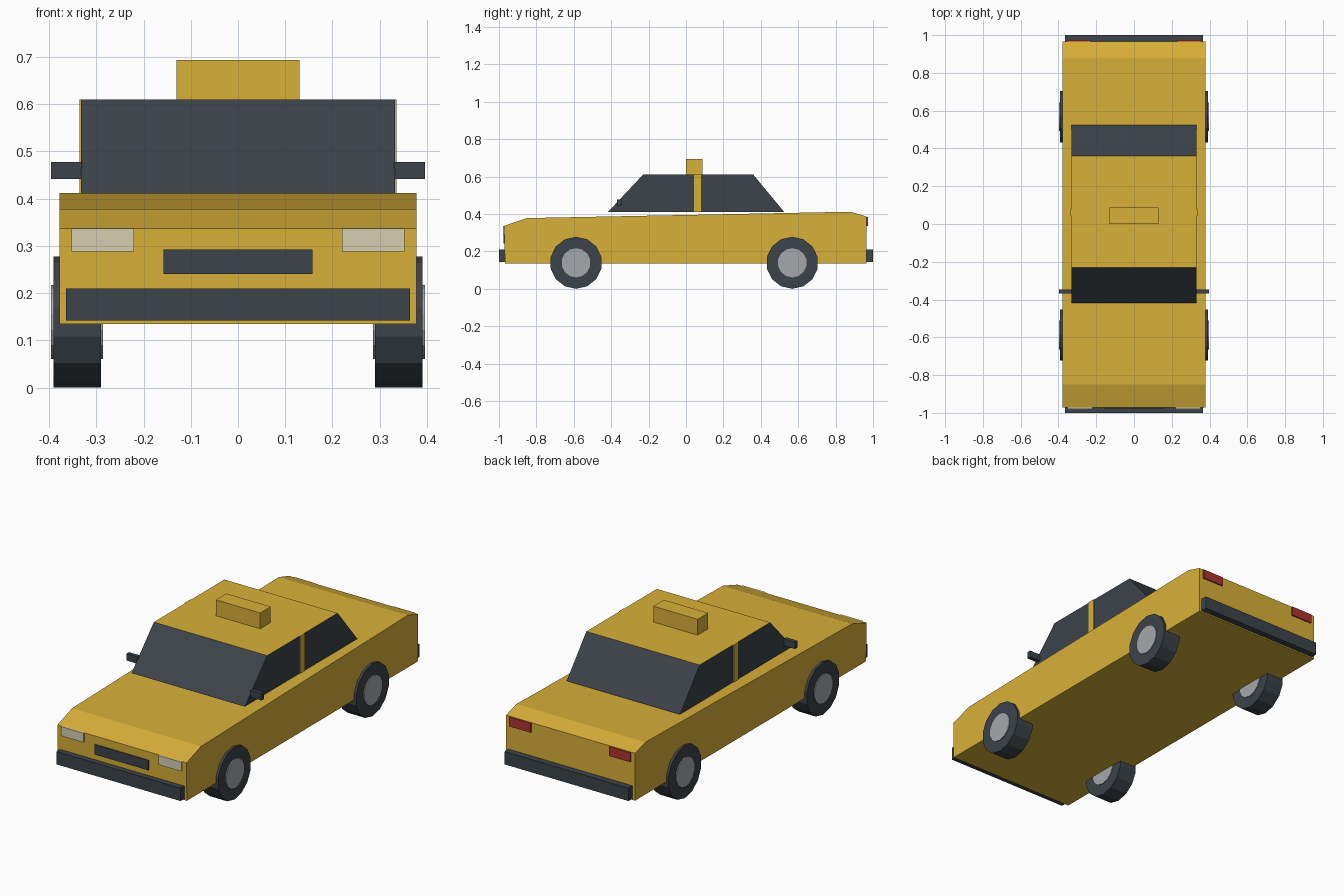
import bpy, bmesh, math
from mathutils import Matrix

if "Cube" in bpy.data.objects:
    bpy.data.objects.remove(bpy.data.objects["Cube"], do_unlink=True)


def material(name, rgb):
    m = bpy.data.materials.new(name)
    m.use_nodes = True
    m.diffuse_color = (*rgb, 1)
    m.node_tree.nodes["Principled BSDF"].inputs["Base Color"].default_value = (*rgb, 1)
    return m


YELLOW = material("yellow paint", (0.69, 0.435, 0.04))
DARK = material("dark grey", (0.045, 0.056, 0.067))
SILVER = material("silver", (0.38, 0.39, 0.41))
CREAM = material("cream lamp", (0.68, 0.62, 0.45))
RED = material("red lamp", (0.43, 0.034, 0.032))


def finish(name, bm, *mats):
    bmesh.ops.recalc_face_normals(bm, faces=bm.faces)
    mesh = bpy.data.meshes.new(name)
    bm.to_mesh(mesh)
    bm.free()
    for m in mats:
        mesh.materials.append(m)
    obj = bpy.data.objects.new(name, mesh)
    bpy.context.collection.objects.link(obj)
    return obj


def box(name, x, y, z, mat):
    """Box from (low, high) ranges on each axis."""
    bm = bmesh.new()
    bmesh.ops.create_cube(bm, size=1)
    for v in bm.verts:
        for axis, (low, high) in enumerate((x, y, z)):
            v.co[axis] = low if v.co[axis] < 0 else high
    return finish(name, bm, mat)


def extrude_profile(profile, half_width):
    """Side profile of (y, z) points swept across the car."""
    bm = bmesh.new()
    face = bm.faces.new([bm.verts.new((-half_width, y, z)) for y, z in profile])
    new = bmesh.ops.extrude_face_region(bm, geom=[face], use_keep_orig=True)["geom"]
    moved = [v for v in new if isinstance(v, bmesh.types.BMVert)]
    bmesh.ops.translate(bm, verts=moved, vec=(2 * half_width, 0, 0))
    return bm


def disc(name, radius, x_in, x_out, y, mat):
    """Fourteen-sided cylinder lying along x, with a corner at the bottom."""
    bm = bmesh.new()
    bmesh.ops.create_cone(bm, cap_ends=True, segments=14, radius1=radius, radius2=radius,
                          depth=abs(x_out - x_in))
    low = min(bm.verts, key=lambda v: v.co.x).co
    turn = math.pi - math.atan2(low.y, low.x)
    bmesh.ops.rotate(bm, verts=bm.verts, matrix=Matrix.Rotation(turn, 3, "Z"))
    bmesh.ops.rotate(bm, verts=bm.verts, matrix=Matrix.Rotation(math.pi / 2, 3, "Y"))
    bmesh.ops.translate(bm, verts=bm.verts, vec=((x_in + x_out) / 2, y, 0.139))
    return finish(name, bm, mat)


# Body shell with sloped nose and tail edge
body = [(-0.968, 0.135), (-0.972, 0.337), (-0.85, 0.378),
        (0.88, 0.412), (0.966, 0.386), (0.966, 0.135)]
finish("body", extrude_profile(body, 0.378), YELLOW)

# Cabin: dark glass all round, painted roof
bm = extrude_profile([(-0.417, 0.411), (-0.23, 0.61), (0.36, 0.61), (0.525, 0.411)], 0.332)
bm.normal_update()
for f in bm.faces:
    f.material_index = 1 if f.calc_center_median().z > 0.6 else 0
finish("cabin", bm, DARK, YELLOW)

# Roof sign and bumpers
box("roof_sign", (-0.13, 0.13), (0, 0.088), (0.61, 0.694), YELLOW)
box("front_bumper", (-0.364, 0.364), (-1, -0.965), (0.142, 0.21), DARK)
box("rear_bumper", (-0.364, 0.364), (0.965, 1), (0.142, 0.21), DARK)
box("grille", (-0.158, 0.158), (-0.977, -0.968), (0.241, 0.293), DARK)

for side, s in (("left", 1), ("right", -1)):
    def span(a, b):
        return tuple(sorted((s * a, s * b)))

    # Pillars, mirrors and lamps
    box(side + "_pillar", span(0.33, 0.336), (0.042, 0.08), (0.411, 0.61), YELLOW)
    box(side + "_mirror", span(0.33, 0.396), (-0.368, -0.346), (0.442, 0.478), DARK)
    box(side + "_headlight", span(0.22, 0.353), (-0.979, -0.968), (0.288, 0.337), CREAM)
    box(side + "_tail_light", span(0.23, 0.355), (0.964, 0.973), (0.335, 0.384), RED)

    # Wheels, with hubs showing on both faces
    for end, y in (("front", -0.588), ("rear", 0.568)):
        disc(f"{end}_{side}_tyre", 0.139, s * 0.29, s * 0.391, y, DARK)
        disc(f"{end}_{side}_hub", 0.078, s * 0.286, s * 0.396, y, SILVER)
